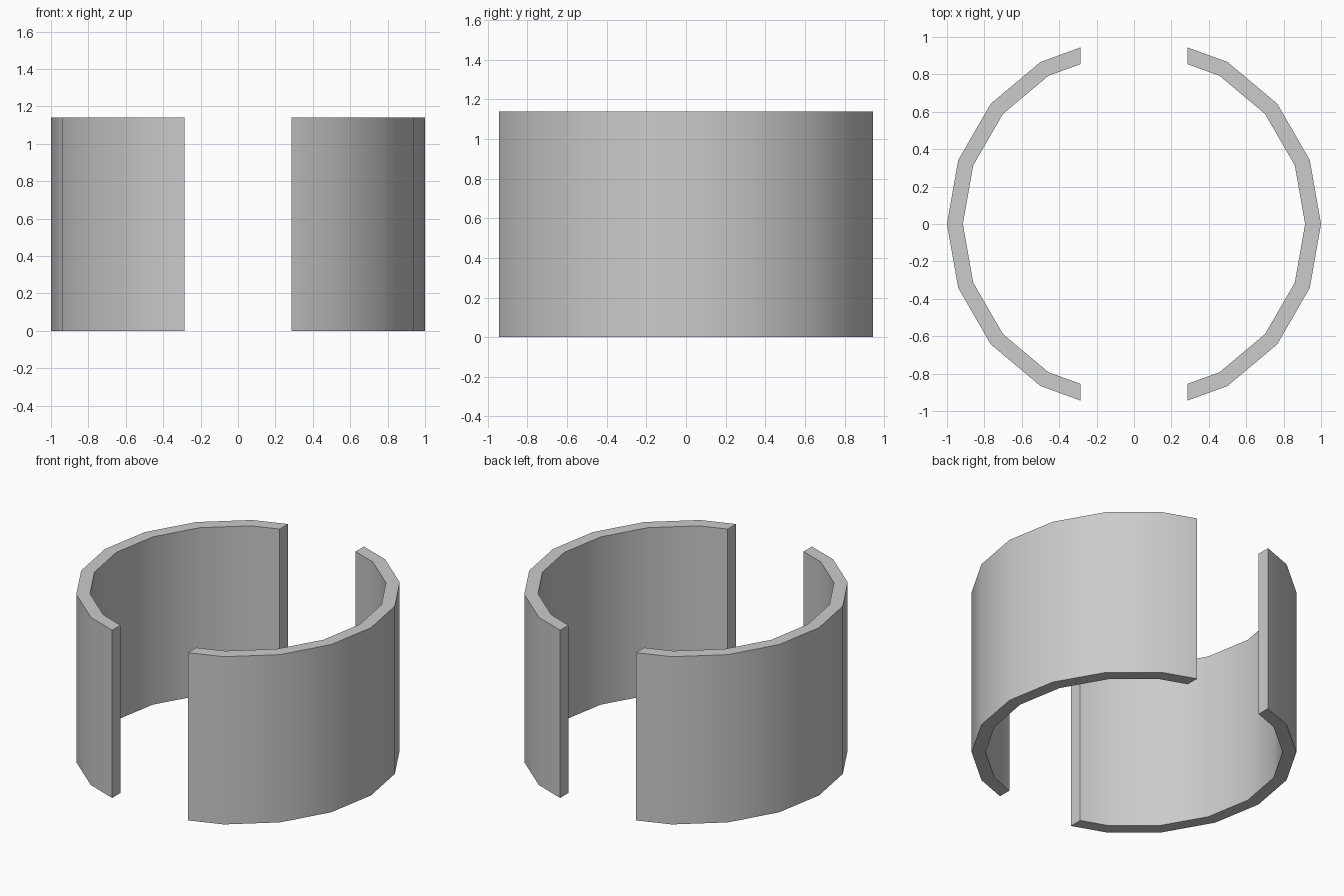
import bpy, bmesh, math

if "Cube" in bpy.data.objects:
    bpy.data.objects.remove(bpy.data.objects["Cube"])

SIDES, R_OUT, R_IN, HEIGHT, GAP = 18, 1.0, 0.915, 1.14, 0.285
STEP = 2 * math.pi / SIDES


def arc(radius):
    """Points of one polygonal arc, its ends trimmed flat at x = GAP."""
    pts = [(radius * math.cos(i * STEP), radius * math.sin(i * STEP)) for i in range(-4, 5)]
    for end, inner in ((0, 1), (-1, -2)):
        (x0, y0), (x1, y1) = pts[inner], pts[end]
        t = (GAP - x0) / (x1 - x0)
        pts[end] = (GAP, y0 + t * (y1 - y0))
    return pts


def half_shell(name, side):
    bm = bmesh.new()
    # cross-section strip, one quad per wall segment
    outer, inner = ([bm.verts.new((side * x, y, 0)) for x, y in arc(r)] for r in (R_OUT, R_IN))
    strip = [bm.faces.new((outer[i], outer[i + 1], inner[i + 1], inner[i]))
             for i in range(len(outer) - 1)]
    # raise the wall
    top = bmesh.ops.extrude_face_region(bm, geom=strip, use_keep_orig=True)["geom"]
    bmesh.ops.translate(bm, vec=(0, 0, HEIGHT),
                        verts=[v for v in top if isinstance(v, bmesh.types.BMVert)])
    bmesh.ops.recalc_face_normals(bm, faces=bm.faces)
    mesh = bpy.data.meshes.new(name)
    bm.to_mesh(mesh)
    bm.free()
    obj = bpy.data.objects.new(name, mesh)
    bpy.context.collection.objects.link(obj)
    # smooth curved walls, crisp rims and ends
    bpy.ops.object.select_all(action='DESELECT')
    obj.select_set(True)
    bpy.context.view_layer.objects.active = obj
    bpy.ops.object.shade_smooth_by_angle(angle=math.radians(30))


# two facing curved walls
half_shell("right_curved_wall", 1)
half_shell("left_curved_wall", -1)
